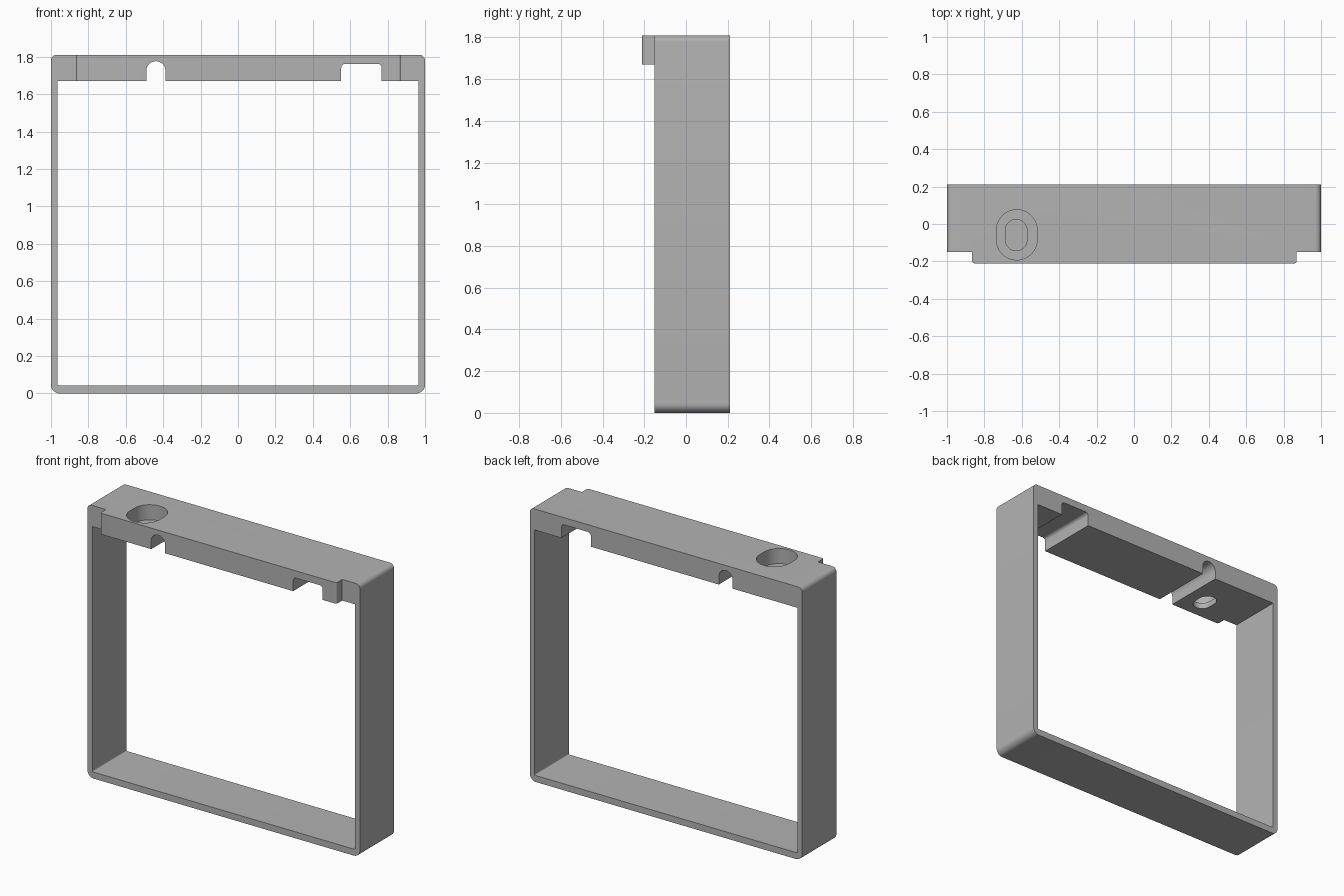
import bpy
import math

cube = bpy.data.objects.get("Cube")
if cube:
    bpy.data.objects.remove(cube, do_unlink=True)

grey = bpy.data.materials.new("plain_grey")
grey.use_nodes = True
colour = (0.45, 0.45, 0.45, 1)
grey.diffuse_color = colour
grey.node_tree.nodes["Principled BSDF"].inputs["Base Color"].default_value = colour


def rounded(u0, u1, v0, v1, radii, steps=8):
    """Rounded rectangle outline; radii run from bottom left, anticlockwise."""
    points = []
    corners = [(u0, v0, 1, 1), (u1, v0, -1, 1), (u1, v1, -1, -1), (u0, v1, 1, -1)]
    for i, ((u, v, su, sv), r) in enumerate(zip(corners, radii)):
        if r == 0:
            points.append((u, v))
            continue
        for k in range(steps + 1):
            a = math.pi * (1 + i / 2 + k / steps / 2)
            points.append((u + su * r + r * math.cos(a), v + sv * r + r * math.sin(a)))
    return points


def prism(name, outline, low, high, axis):
    """Extrude an outline along y (outline in x, z) or z (outline in x, y)."""
    def place(u, v, d):
        return (u, d, v) if axis == "y" else (u, v, d)
    n = len(outline)
    verts = [place(u, v, d) for d in (low, high) for u, v in outline]
    faces = [tuple(range(n))[::-1], tuple(range(n, 2 * n))]
    faces += [(i, (i + 1) % n, n + (i + 1) % n, n + i) for i in range(n)]
    if axis == "y":
        faces = [f[::-1] for f in faces]
    mesh = bpy.data.meshes.new(name)
    mesh.from_pydata(verts, [], faces)
    mesh.materials.append(grey)
    obj = bpy.data.objects.new(name, mesh)
    bpy.context.collection.objects.link(obj)
    return obj


def combine(target, other, operation):
    """Apply a boolean and discard the helper."""
    mod = target.modifiers.new(operation, "BOOLEAN")
    mod.object, mod.operation, mod.solver = other, operation, "EXACT"
    bpy.context.view_layer.objects.active = target
    bpy.ops.object.modifier_apply(modifier=mod.name)
    bpy.data.objects.remove(other, do_unlink=True)


TOP, UNDER = 1.81, 1.67
FRONT, BACK = -0.15, 0.21

# Rectangular frame with its thick top bar
frame = prism("frame", rounded(-1, 1, 0, TOP, (0.045, 0.045, 0.03, 0.03)), FRONT, BACK, "y")
opening = rounded(-0.965, 0.965, 0.043, UNDER, (0.006, 0.006, 0, 0))
combine(frame, prism("opening", opening, -0.5, 0.5, "y"), "DIFFERENCE")

# Lip along the front of the top bar
lip = rounded(-0.865, 0.87, -0.21, FRONT + 0.05, (0.012, 0.012, 0, 0))
combine(frame, prism("lip", lip, UNDER, TOP, "z"), "UNION")

# Round cable channel and wide notch through the underside of the bar
channel = rounded(-0.49, -0.388, 1.6, 1.776, (0, 0, 0.0509, 0.0509))
combine(frame, prism("channel", channel, -0.5, 0.5, "y"), "DIFFERENCE")
notch = rounded(0.552, 0.768, 1.6, 1.762, (0, 0, 0.022, 0.022))
combine(frame, prism("notch", notch, -0.5, 0.5, "y"), "DIFFERENCE")

# Oblong counterbore and its smaller through slot
recess = rounded(-0.735, -0.518, -0.192, 0.076, (0.108,) * 4, 12)
combine(frame, prism("recess", recess, 1.71, 2, "z"), "DIFFERENCE")
slot = rounded(-0.688, -0.572, -0.142, 0.024, (0.0578,) * 4, 12)
combine(frame, prism("slot", slot, 1.5, 2, "z"), "DIFFERENCE")

bpy.ops.object.select_all(action="DESELECT")
frame.select_set(True)
bpy.context.view_layer.objects.active = frame
bpy.ops.object.shade_smooth_by_angle(angle=math.radians(30))
